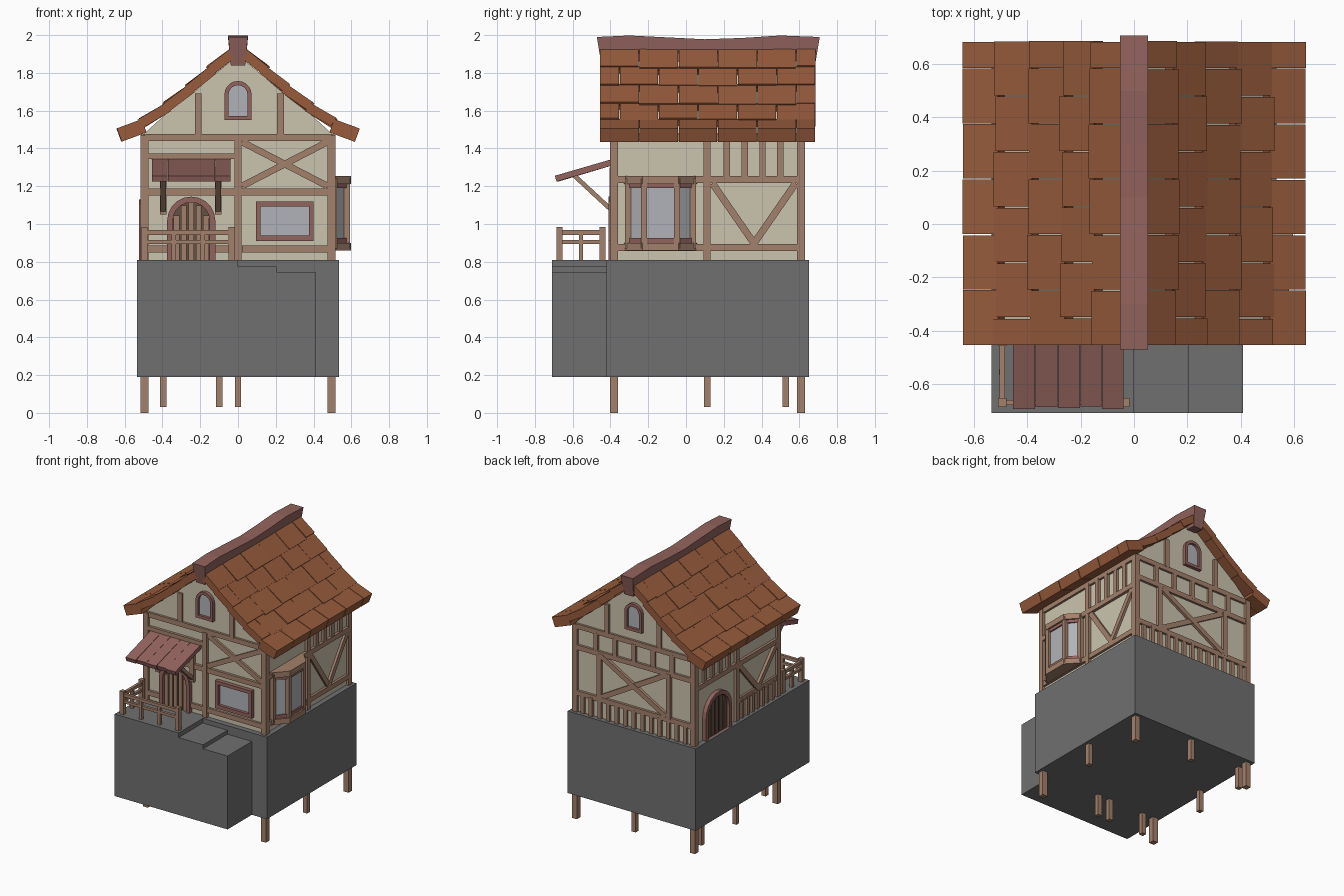
import bpy, bmesh, math, random
from mathutils import Vector as V

if "Cube" in bpy.data.objects:
    bpy.data.objects.remove(bpy.data.objects["Cube"])

random.seed(4)
X, Y, Z = V((1, 0, 0)), V((0, 1, 0)), V((0, 0, 1))
# drawing planes: origin, u axis, v axis, extrusion axis
PLANE = {
    'x': (V(), Y, Z, X), 'y': (V(), X, Z, Y), 'z': (V(), X, Y, Z),
    'front': (V((0, -.38, 0)), X, Z, -Y), 'back': (V((0, .61, 0)), X, Z, Y),
    'right': (V((.495, 0, 0)), Y, Z, X), 'left': (V((-.495, 0, 0)), Y, Z, -X),
}
COLOR = {
    'stone': (.16, .16, .16), 'plaster': (.60, .55, .42), 'wood': (.37, .22, .15),
    'dark_wood': (.13, .08, .055), 'tile': (.31, .105, .045),
    'red_wood': (.29, .125, .11), 'glass': (.44, .45, .48),
}
MAT = {}
for name, c in COLOR.items():
    MAT[name] = bpy.data.materials.new(name)
    MAT[name].diffuse_color = (*c, 1)
parts = {}


def mesh_of(part, mat):
    return parts.setdefault(part, (bmesh.new(), mat))[0]


def prism(part, mat, plane, pts, d0, d1):
    bm = mesh_of(part, mat)
    o, u, v, n = PLANE[plane]
    a, b = [[bm.verts.new(o + u * p[0] + v * p[1] + n * d) for p in pts] for d in (d0, d1)]
    bm.faces.new(a)
    bm.faces.new(b[::-1])
    for i in range(len(pts)):
        j = (i + 1) % len(pts)
        bm.faces.new((a[i], b[i], b[j], a[j]))


def rect(part, mat, plane, u0, u1, v0, v1, d0, d1):
    prism(part, mat, plane, [(u0, v0), (u1, v0), (u1, v1), (u0, v1)], d0, d1)


def bar(part, mat, plane, p, q, w, d0, d1):
    p, q = V(p), V(q)
    d = (q - p).normalized() * w / 2
    s = V((-d.y, d.x))
    prism(part, mat, plane, [p + s, p - s, q - s, q + s], d0, d1)


def ring(part, mat, plane, outer, inner, d0, d1):
    bm = mesh_of(part, mat)
    o, u, v, n = PLANE[plane]
    L = [[bm.verts.new(o + u * p[0] + v * p[1] + n * d) for p in pts]
         for pts, d in ((outer, d0), (outer, d1), (inner, d1), (inner, d0))]
    for k in range(4):
        for i in range(len(outer)):
            j = (i + 1) % len(outer)
            bm.faces.new((L[k][i], L[k][j], L[(k + 1) % 4][j], L[(k + 1) % 4][i]))


def arch(u0, u1, z0, z1, n=10):
    r, c = (u1 - u0) / 2, (u0 + u1) / 2
    return [(u0, z0), (u1, z0)] + [
        (c + r * math.cos(math.pi * i / n), z1 - r + r * math.sin(math.pi * i / n)) for i in range(n + 1)]


def timber(wall, p, q, w=.037):
    bar(wall + '_timbers', 'wood', wall, p, q, w, -.01, .018 + random.uniform(-.003, .003))


# stone base, porch and steps
rect('stone_base', 'stone', 'z', -.535, .535, -.42, .65, .19, .81)
for x0, x1, top in ((-.535, 0, .81), (0, .205, .775), (.205, .41, .745)):
    rect('porch_steps', 'stone', 'z', x0, x1, -.71, -.42, .19, top)

# plaster body with gables
half = [(.495, .8), (.495, 1.48), (.385, 1.58), (.26, 1.675), (.15, 1.77), (.03, 1.87)]
prism('plaster_walls', 'plaster', 'y', half + [(-x, z) for x, z in half[::-1]], -.38, .61)

# corner posts and thinner posts that reach below the base
for x in (-.494, .494):
    for y in (-.381, .608):
        rect('corner_posts', 'wood', 'z', x - .021, x + .021, y - .021, y + .021, 0, 1.47)
for x, y in ((-.395, -.38), (-.1, -.38), (0, -.38), (.495, .112), (-.495, .112),
             (-.495, .527), (0, .61)):
    rect('thin_legs', 'wood', 'z', x - .017, x + .017, y - .017, y + .017, .03, .3)

# gable timbers, top beams and arched attic windows
for wall in ('front', 'back'):
    timber(wall, (-.49, 1.458), (.49, 1.458))
    for x in (-.21, .225):
        timber(wall, (x, 1.47), (x, 1.69), .035)
    outer, inner = arch(-.072, .072, 1.55, 1.757), arch(-.05, .05, 1.572, 1.735)
    ring('attic_window_frames', 'red_wood', wall, outer, inner, -.01, .025)
    prism('window_glass', 'glass', wall, inner, -.01, .006)

# front wall timbers
timber('front', (0, .81), (0, 1.45))
timber('front', (-.49, 1.17), (.49, 1.17))
timber('front', (-.49, 1.358), (0, 1.358), .03)
timber('front', (.02, .867), (.49, .867))
timber('front', (-.49, .867), (-.37, .867))
timber('front', (-.12, .867), (0, .867))
timber('front', (.02, 1.2), (.475, 1.435), .035)
timber('front', (.02, 1.435), (.475, 1.2), .035)

# front window
box = lambda a, b, c, d: [(a, c), (b, c), (b, d), (a, d)]
ring('front_window_frame', 'red_wood', 'front', box(.095, .4, .91, 1.118), box(.12, .375, .938, 1.092), -.01, .03)
prism('window_glass', 'glass', 'front', box(.12, .375, .938, 1.092), -.01, .008)

# arched doors: front entrance and left side
for wall, u0, u1, top in (('front', -.375, -.12, 1.145), ('left', .2, .51, 1.13)):
    inner = arch(u0 + .03, u1 - .03, .81, top - .03)
    ring(wall + '_door_frame', 'red_wood', wall, arch(u0, u1, .80, top), inner, -.01, .03)
    prism(wall + '_door_panel', 'dark_wood', wall, inner, -.01, .006)
    w = (u1 - u0 - .06) / 5
    c, r = (u0 + u1) / 2, (u1 - u0) / 2
    for i in range(5):
        u = u0 + .03 + w * (i + .5)
        h = top - r + math.sqrt((r - .03) ** 2 - (abs(u - c) + w * .4) ** 2)
        rect(wall + '_door_planks', 'wood' if wall == 'front' else 'dark_wood', wall,
             u - w * .38, u + w * .38, .81, h, 0, .014)

# side wall timbers
for wall in ('right', 'left'):
    timber(wall, (-.37, 1.458), (.6, 1.458))
    timber(wall, (-.37, 1.235), (.6, 1.235))
    timber(wall, (.112, .81), (.112, 1.45))
    for y in (.215, .31, .405, .5):
        timber(wall, (y, 1.24), (y, 1.45), .034)
timber('right', (-.37, .876), (.6, .876))
timber('right', (.14, 1.215), (.365, .89))
timber('right', (.58, 1.215), (.355, .89))
timber('left', (-.37, .955), (.1, .955))
timber('left', (-.36, 1.22), (-.13, .97))
timber('left', (.09, 1.22), (-.13, .97))
for i in range(7):
    timber('left', (-.31 + i * .06, .81), (-.31 + i * .06, .95), .026)

# back wall timbers
for z in (1.3, .955):
    timber('back', (-.49, z), (.49, z))
for i in range(13):
    timber('back', (-.43 + i * .0717, .81), (-.43 + i * .0717, .95), .03)
for x in (-.32, -.16, 0, .16, .32):
    timber('back', (x, 1.3), (x, 1.45), .034)
for s in (-1, 1):
    timber('back', (s * .29, .96), (s * .29, 1.3))
    timber('back', (-.27, 1.13 - s * .155), (.27, 1.13 + s * .155))

# bay window on the right wall
def bay(g):
    return [(.48, -.305 - g), (.51, -.305 - g), (.575 + g, -.22 - g / 2),
            (.575 + g, -.05 + g / 2), (.51, .035 + g), (.48, .035 + g)]
prism('bay_window_glass', 'glass', 'z', bay(0), .88, 1.23)
prism('bay_window_sill', 'wood', 'z', bay(.022), .86, .9)
prism('bay_window_cap', 'wood', 'z', bay(.022), 1.213, 1.255)
prism('bay_window_lower_rail', 'red_wood', 'z', bay(.01), .9, .925)
prism('bay_window_upper_rail', 'red_wood', 'z', bay(.01), 1.19, 1.213)
for x, y in bay(.003)[1:5]:
    rect('bay_window_mullions', 'wood', 'z', x - .016, x + .014, y - .016, y + .016, .87, 1.24)

# roof tiles in staggered rows along a flared profile
prof = [V(p) for p in ((.645, 1.505), (.51, 1.555), (.385, 1.64), (.26, 1.74), (.15, 1.835), (.02, 1.945))]
Y0, Y1, STEP = -.455, .688, .208
for side in (-1, 1):
    for i in range(5):
        a, b = prof[i + 1], prof[i]
        d = (b - a).normalized()
        n = V((-d.y, d.x))
        y = Y0
        k = i % 2
        while y < Y1 - .02:
            e = min(y + (STEP / 2 if k and y == Y0 else STEP), Y1)
            ext = random.uniform(-.004, 0) if i == 0 else random.uniform(.004, .02)
            lift = 0 if i == 0 else random.uniform(.004, .012)
            t = .075 if i == 0 else .052
            q = [a, b + d * ext + n * lift, b + d * ext - n * (t - lift), a - n * t]
            prism('roof_tiles', 'tile', 'y', [(side * p.x, p.y) for p in q],
                  y + .001, e - random.uniform(.001, .005))
            y = e

# sagging ridge beam
bm = mesh_of('ridge_beam', 'red_wood')
prev = None
for y, z in ((-.472, 1.99), (-.3, 1.998), (-.1, 1.988), (.1, 1.978), (.3, 1.985), (.5, 1.998), (.708, 1.99)):
    in_y = .025 if y < -.4 else -.025 if y > .7 else 0
    loop = [bm.verts.new(c) for c in ((-.052, y, z), (.052, y, z), (.038, y + in_y, z - .15), (-.038, y + in_y, z - .15))]
    if prev:
        for i in range(4):
            bm.faces.new((prev[i], prev[i - 1], loop[i - 1], loop[i]))
    else:
        bm.faces.new(loop)
    prev = loop
bm.faces.new(prev)

# awning over the front door
for x0, x1, o in ((-.455, -.37, 0), (-.37, -.285, .008), (-.285, -.2, .003), (-.2, -.12, .01), (-.12, -.037, 0)):
    bar('awning_boards', 'red_wood', 'x', (-.69 + o, 1.24), (-.37, 1.333), .032, x0, x1 - .002)
for x in (-.395, -.105):
    bar('awning_braces', 'wood', 'x', (-.59, 1.255), (-.385, 1.065), .024, x - .014, x + .014)
    rect('awning_braces', 'wood', 'z', x - .017, x + .017, -.405, -.37, 1.05, 1.3)

# porch railing
for x, y in ((-.495, -.67), (-.033, -.67), (-.495, -.442)):
    rect('railing_posts', 'wood', 'z', x - .016, x + .016, y - .016, y + .016, .8, .983)
for x, y in ((-.34, -.67), (-.187, -.67), (-.495, -.555)):
    rect('railing_posts', 'wood', 'z', x - .011, x + .011, y - .011, y + .011, .8, .95)
for z0, z1 in ((.943, .967), (.895, .915)):
    rect('railing_rails', 'wood', 'z', -.51, -.02, -.68, -.66, z0, z1)
    rect('railing_rails', 'wood', 'z', -.505, -.485, -.68, -.43, z0, z1)

# turn every collected part into an object
for name, (bm, mat) in parts.items():
    bmesh.ops.recalc_face_normals(bm, faces=bm.faces)
    me = bpy.data.meshes.new(name)
    bm.to_mesh(me)
    bm.free()
    me.materials.append(MAT[mat])
    bpy.context.collection.objects.link(bpy.data.objects.new(name, me))

for m in bpy.data.materials:
    if m.users and not m.is_grease_pencil:
        m.use_nodes = True
        m.node_tree.nodes["Principled BSDF"].inputs["Base Color"].default_value = m.diffuse_color
